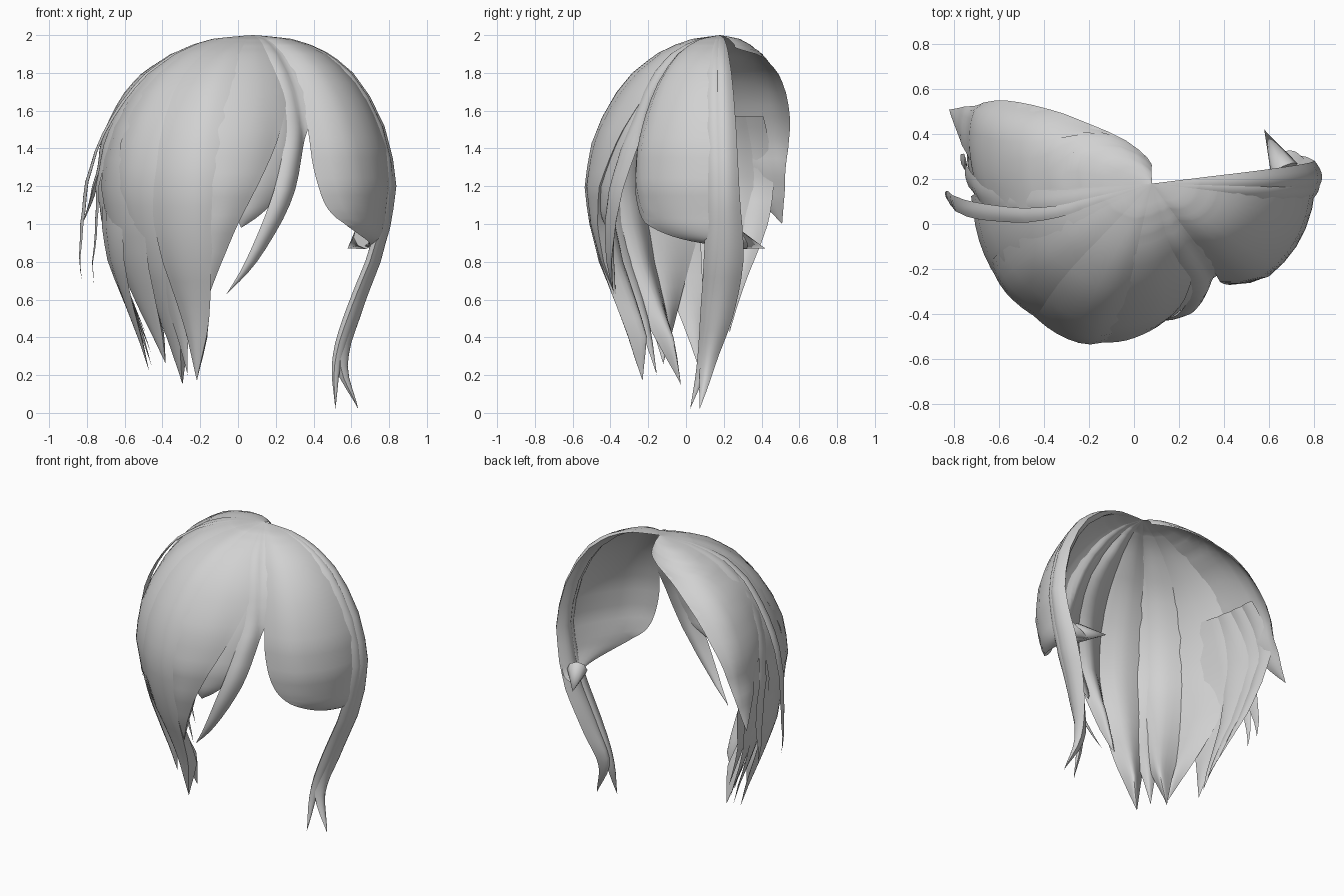
import bpy, bmesh, math
from mathutils import Vector, Matrix

hair = bpy.data.materials.new("hair_grey")
hair.diffuse_color = (0.64, 0.64, 0.64, 1)

CROWN = (0.08, 0.18)
# vertical profile of the head shell: height -> fraction of full radius
PROFILE = [(0, .52), (.17, .58), (.4, .68), (.6, .79), (.8, .9), (1, .97), (1.2, 1), (1.4, .96), (1.5, .91),
           (1.6, .84), (1.7, .75), (1.8, .63), (1.9, .45), (1.95, .31), (1.98, .19), (2.0, 0)]
# full radius by direction around the crown (degrees, 270 is the front)
RADIUS = [(90, .24), (115, .42), (138, .7), (150, .85), (158, .9), (172, .85), (186, .81), (215, .81),
          (230, .785), (248, .76), (265, .67), (281, .6), (302, .54), (309, .59), (320, .66), (339, .7),
          (362, .74), (390, .75)]


def lookup(table, x):
    x = min(max(x, table[0][0]), table[-1][0])
    for (x0, y0), (x1, y1) in zip(table, table[1:]):
        if x <= x1:
            return y0 + (y1 - y0) * (x - x0) / (x1 - x0)


def shell(z, ang):
    """Radius of the head shell; the dome is fuller towards the sides."""
    f = lookup(PROFILE, z)
    if z > 1.2:
        f **= 1 - .2 * math.cos(math.radians(ang)) ** 2
    return f * lookup(RADIUS, ang)


def catmull(p0, p1, p2, p3, t):
    return tuple(.5 * (2 * b + (c - a) * t + (2 * a - 5 * b + 4 * c - d) * t * t
                       + (3 * b - a - 3 * c + d) * t ** 3)
                 for a, b, c, d in zip(p0, p1, p2, p3))


def finish(name, bm):
    bmesh.ops.recalc_face_normals(bm, faces=bm.faces)
    me = bpy.data.meshes.new(name)
    bm.to_mesh(me)
    bm.free()
    me.materials.append(hair)
    ob = bpy.data.objects.new(name, me)
    bpy.context.collection.objects.link(ob)
    bpy.context.view_layer.objects.active = ob
    ob.select_set(True)
    bpy.ops.object.shade_smooth_by_angle(angle=math.radians(50))
    ob.select_set(False)


def lock(name, rows, bulge=.02, depth=.05, rooted=True, cols=8, steps=4):
    """Closed hair lock lying on the shell; rows are (height, angle 1, angle 2, radius scale)."""
    if rooted:
        z, a, b, s = rows[0]
        rows = [(2.0, a, b, s), (1.98, a, b, s), (1.95, a, b, s)] + rows
    path = []
    for i in range(len(rows) - 1):
        q = [rows[max(i - 1, 0)], rows[i], rows[i + 1], rows[min(i + 2, len(rows) - 1)]]
        path += [catmull(*q, k / steps) for k in range(steps)]
    path.append(rows[-1])
    bm = bmesh.new()
    rings = []
    for z, a, b, s in path:
        ring = []
        z = min(z, 2.0)
        taper = min(1, abs(b - a) / 12) * min(1, lookup(PROFILE, z) * 2)
        # outer arc one way, inner arc back again
        for k in range(2 * cols):
            v = k / cols if k <= cols else (2 * cols - k) / cols
            ang = a + (b - a) * v
            r = shell(z, ang) * s
            r += taper * math.sin(math.pi * v) * (bulge if k <= cols else bulge - depth)
            t = math.radians(ang)
            ring.append(bm.verts.new((CROWN[0] + r * math.cos(t), CROWN[1] + r * math.sin(t), z)))
        rings.append(ring)
    n = 2 * cols
    for r0, r1 in zip(rings, rings[1:]):
        for k in range(n):
            bm.faces.new((r0[k], r1[k], r1[(k + 1) % n], r0[(k + 1) % n]))
    bmesh.ops.remove_doubles(bm, verts=bm.verts, dist=.0008)
    finish(name, bm)


# large swept fringe
lock("fringe_main", [(1.8, 222, 262, 1), (1.3, 226, 258, 1), (.9, 227, 252, 1),
                     (.5, 230, 246, 1.02), (.17, 234, 234, 1.12)], .02, .11)
lock("fringe_inner", [(1.9, 250, 292, 1), (1.7, 250, 294, 1), (1.5, 250, 286, 1), (1.2, 250, 272, 1),
                      (1.0, 249, 263, .99), (.8, 247, 255, .98), (.62, 247, 247, .98)], .015, .11)
lock("fringe_outer", [(1.8, 202, 234, 1), (1.3, 206, 234, 1), (.9, 208, 232, .98),
                      (.5, 209, 226, .96), (.15, 209, 209, .92)], .01, .1)
lock("fringe_under", [(1.8, 212, 238, .97), (1.0, 216, 238, .97), (.6, 220, 234, .97),
                      (.2, 224, 224, 1.02)], .01, .05)
lock("fringe_side", [(1.8, 183, 222, .99), (1.2, 184, 222, .99), (.85, 191, 220, 1), (.5, 202, 217, 1.05),
                     (.26, 213, 213, 1.1)], .01, .06)

# narrow curved lock beside the parting
lock("parting_lock", [(1.9, 283, 307, .99), (1.7, 289, 308, .98), (1.55, 289, 307, .97), (1.4, 287, 301, .98),
                      (1.1, 278, 290, 1), (.8, 266, 272, 1), (.63, 256, 256, 1)], .025, .05)
lock("parting_under", [(1.9, 272, 300, .96), (1.5, 274, 301, .96), (1.2, 265, 288, .96),
                       (1.06, 262, 275, .95), (.98, 264, 264, .93)], .015, .04)

# rounded lock swept back behind the ear
lock("swept_lock", [(1.9, 304, 360, 1), (1.58, 305, 362, .99), (1.35, 305, 364, .99), (1.15, 309, 366, .98),
                    (1.03, 317, 367, .97), (.95, 332, 370, .96), (.9, 350, 373, .93),
                    (.87, 372, 374, .86)], .02, .05)
# its pointed end, turned inwards
base, tip = Vector((.67, .24, .93)), Vector((.58, .42, .87))
spike = bmesh.new()
bmesh.ops.create_cone(spike, cap_ends=True, segments=8, radius1=.065, radius2=0, depth=(tip - base).length,
                      matrix=Matrix.Translation((base + tip) / 2)
                      @ (tip - base).to_track_quat('Z', 'Y').to_matrix().to_4x4())
finish("swept_lock_end", spike)

# long side lock with split tips
lock("long_lock_front", [(1.8, 351, 362, .98), (1.2, 354, 363, .985), (.8, 352, 364, .96), (.5, 348, 360, .97),
                         (.25, 344, 352, 1.03), (.02, 340, 340, 1.25)], .03, .07)
lock("long_lock_back", [(1.8, 355, 367, .98), (1.2, 356, 368, .985), (.8, 354, 371, .97), (.5, 350, 367, .99),
                        (.25, 347, 357, 1.08), (.02, 349, 349, 1.5)], .03, .08)

# broad rear lock
lock("rear_lock", [(1.93, 92, 198, .95), (1.88, 130, 199, .97), (1.75, 144, 196, 1), (1.5, 152, 185, .99),
                   (1.3, 156, 173, .98), (1.15, 158, 167, 1.02), (1.0, 160, 160, 1.11)], .01, .03)

# thin loose strands
lock("loose_strand_front", [(1.9, 193, 200, 1.04), (1.65, 188, 194, 1.04), (1.3, 184, 189, 1.08),
                            (1.0, 182, 186, 1.15), (.7, 183, 183, 1.31)], .015, .03)
lock("loose_strand_back", [(1.9, 184, 196, 1.0), (1.5, 179, 188, .99), (1.2, 174, 181, .99),
                           (.95, 171, 177, 1.04), (.68, 172, 172, 1.2)], .012, .02)

# flat-topped under layer, from the cheek towards the back
for i, (a, b, tip, low, top_scale, mid_scale, scale) in enumerate([
        (180, 207, 191, .22, .95, 1.02, 1.15), (173, 188, 185, .25, .95, .98, 1.08),
        (167, 180, 181, .32, .97, .97, 1.02), (162, 171, 175, .42, .98, .95, .98)]):
    mid = (1.57 + low) / 2
    lock(f"under_layer_{i + 1}", [(1.57, a, b, .95), (1.25, a - 1, b, top_scale), (mid, a, b, mid_scale),
                                  ((mid + low) / 2, (a + tip) / 2, (b + tip) / 2 + 1, (mid_scale + scale) / 2),
                                  (low, tip, tip, scale)], .01, .03, rooted=False)
